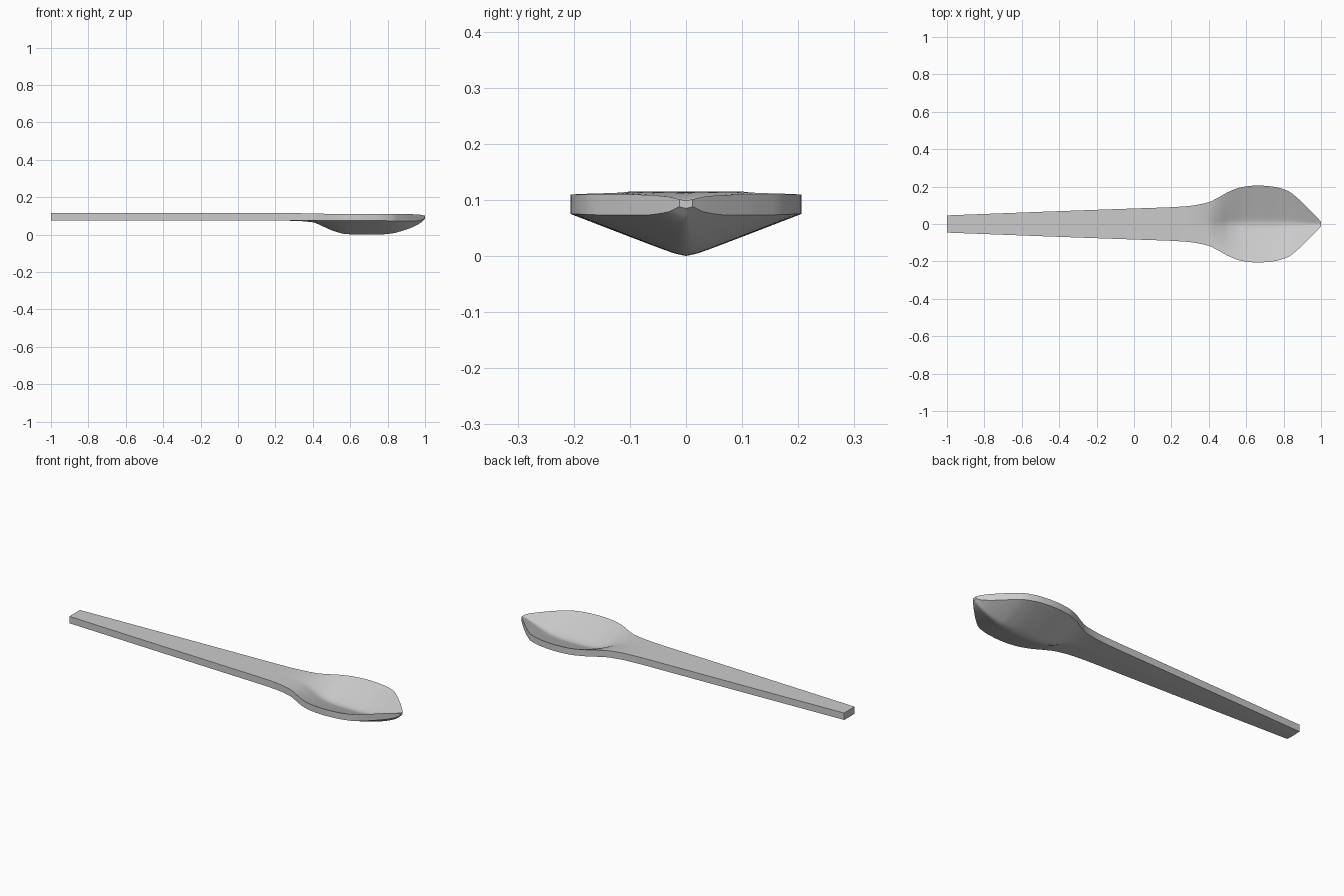
import bpy, bmesh, math

if "Cube" in bpy.data.objects:
    bpy.data.objects.remove(bpy.data.objects["Cube"])

# Stations: x, half width, rim top, centre top, rim bottom, centre bottom
S = [
    (-1.0, .046, .115, .115, .077, .075),
    (-.5, .065, .115, .115, .077, .075),
    (0.0, .083, .115, .115, .077, .075),
    (.20, .090, .115, .115, .077, .075),
    (.30, .097, .115, .114, .077, .074),
    (.40, .117, .113, .104, .076, .066),
    (.45, .141, .112, .084, .075, .046),
    (.51, .174, .111, .056, .075, .020),
    (.58, .198, .110, .040, .075, .003),
    (.66, .206, .110, .037, .075, .000),
    (.74, .200, .110, .037, .075, .000),
    (.82, .178, .110, .044, .074, .006),
    (.88, .133, .110, .060, .073, .021),
    (.94, .075, .109, .080, .073, .043),
    (.98, .034, .106, .094, .078, .066),
    (1.0, .012, .101, .099, .088, .085),
]
SUB, N = 5, 20


def spline(i, t):
    # smooth (non-overshooting) cubic between stations i and i+1
    out = []
    a, b = S[i], S[i + 1]
    h = b[0] - a[0]

    def slope(k, c):
        if k == 0 or k == len(S) - 1:
            j = 0 if k == 0 else k - 1
            return (S[j + 1][c] - S[j][c]) / (S[j + 1][0] - S[j][0])
        l = (S[k][c] - S[k - 1][c]) / (S[k][0] - S[k - 1][0])
        r = (S[k + 1][c] - S[k][c]) / (S[k + 1][0] - S[k][0])
        return 0 if l * r <= 0 else 2 * l * r / (l + r)
    for c in range(1, 6):
        m0, m1 = slope(i, c) * h, slope(i + 1, c) * h
        out.append((2*t**3 - 3*t*t + 1) * a[c] + (t**3 - 2*t*t + t) * m0
                   + (3*t*t - 2*t**3) * b[c] + (t**3 - t*t) * m1)
    return [a[0] + h * t] + out


def vee(t, e=.06):
    # softened V cross-section
    return (math.sqrt(t * t + e * e) - e) / (math.sqrt(1 + e * e) - e)


def section(x, w, rt, ct, rb, cb):
    ts = [2 * k / N - 1 for k in range(N + 1)]
    top = [(x, w * t, ct + (rt - ct) * vee(t)) for t in ts]
    bot = [(x, w * t, cb + (rb - cb) * vee(t)) for t in reversed(ts)]
    return top + bot


# Handle and bowl lofted as one body
rows = [spline(i, k / SUB) for i in range(len(S) - 1) for k in range(SUB)] + [S[-1]]
bm = bmesh.new()
rings = [[bm.verts.new(p) for p in section(*r)] for r in rows]
for a, b in zip(rings, rings[1:]):
    n = len(a)
    for k in range(n):
        bm.faces.new((a[k], a[(k + 1) % n], b[(k + 1) % n], b[k]))
# End caps
bm.faces.new(rings[0])
bm.faces.new(rings[-1])
bmesh.ops.recalc_face_normals(bm, faces=bm.faces)
me = bpy.data.meshes.new("spoon")
bm.to_mesh(me)
bm.free()
spoon = bpy.data.objects.new("spoon", me)
bpy.context.collection.objects.link(spoon)
bpy.context.view_layer.objects.active = spoon
spoon.select_set(True)
bpy.ops.object.shade_smooth_by_angle(angle=math.radians(35))
